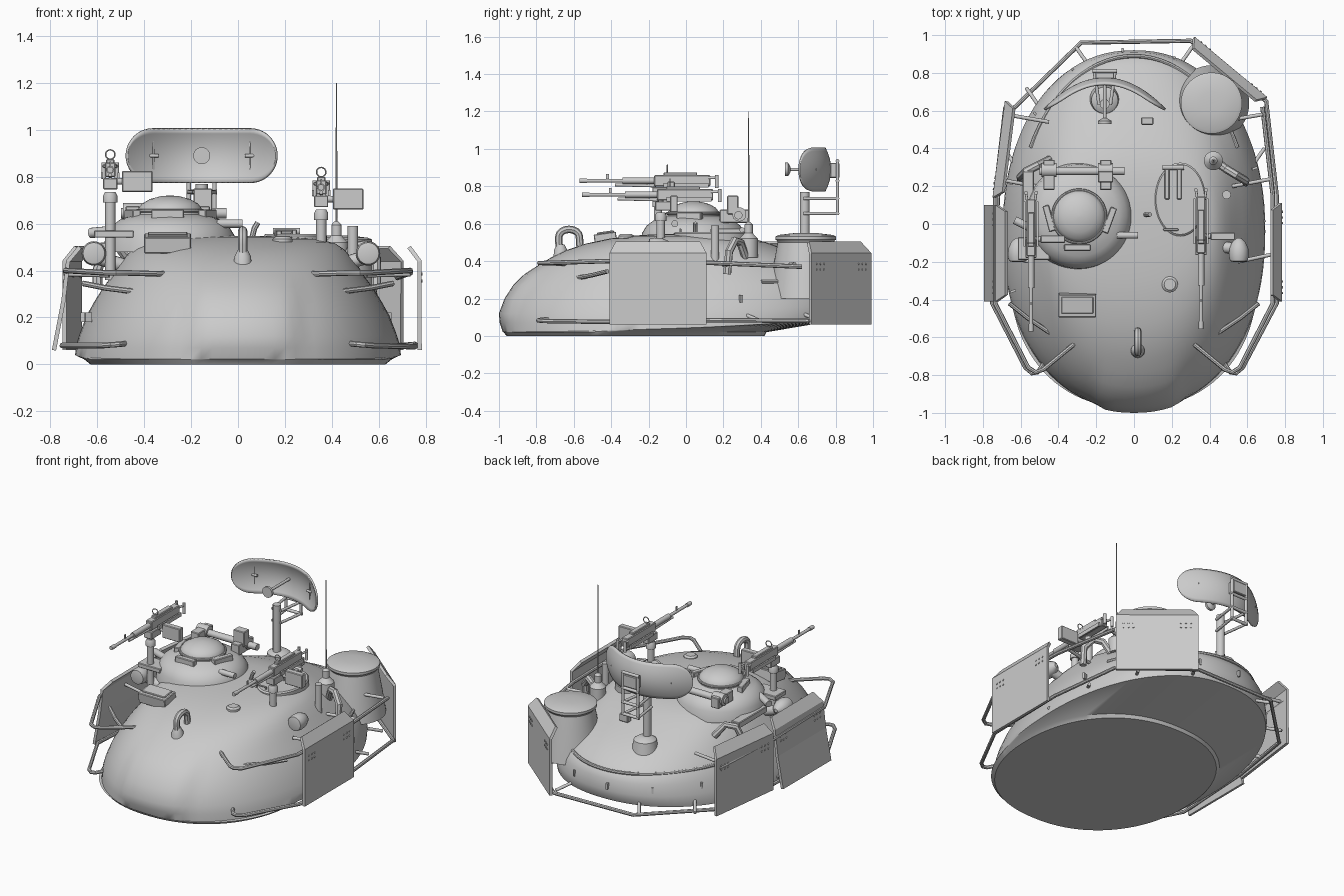
import bpy, bmesh
from math import sin, cos, pi, sqrt, radians
from mathutils import Vector

if "Cube" in bpy.data.objects:
    bpy.data.objects.remove(bpy.data.objects["Cube"])


def mesh(name, verts, faces):
    me = bpy.data.meshes.new(name)
    me.from_pydata(verts, [], faces)
    bm = bmesh.new()
    bm.from_mesh(me)
    bmesh.ops.recalc_face_normals(bm, faces=bm.faces)
    bm.to_mesh(me)
    bm.free()
    ob = bpy.data.objects.new(name, me)
    bpy.context.collection.objects.link(ob)
    return ob


def loft(name, rings):
    n = len(rings[0])
    verts = [p for r in rings for p in r]
    faces = [(k*n+i, k*n+(i+1) % n, (k+1)*n+(i+1) % n, (k+1)*n+i)
             for k in range(len(rings)-1) for i in range(n)]
    faces += [tuple(range(n)), tuple(range((len(rings)-1)*n, len(rings)*n))]
    return mesh(name, verts, faces)


def box(name, c, s, rot=(0, 0, 0), bevel=0.004):
    v = [(x*s[0]/2, y*s[1]/2, z*s[2]/2) for x in (-1, 1) for y in (-1, 1) for z in (-1, 1)]
    ob = mesh(name, v, [(0, 1, 3, 2), (4, 6, 7, 5), (0, 4, 5, 1), (2, 3, 7, 6), (0, 2, 6, 4), (1, 5, 7, 3)])
    ob.location = c
    ob.rotation_euler = [radians(a) for a in rot]
    if bevel:
        ob.modifiers.new("bevel", 'BEVEL').width = bevel
    return ob


def lathe(name, c, prof, axis=(0, 0, 1), n=32):
    q = Vector((0, 0, 1)).rotation_difference(Vector(axis))
    return loft(name, [[Vector(c) + q @ Vector((r*cos(2*pi*i/n), r*sin(2*pi*i/n), h))
                        for i in range(n)] for r, h in prof])


def rod(name, a, b, r, r2=None, n=14):
    d = Vector(b) - Vector(a)
    return lathe(name, a, [(r, 0), (r2 or r, d.length)], d.normalized(), n)


def tube(name, pts, r, closed=False):
    cu = bpy.data.curves.new(name, 'CURVE')
    cu.dimensions, cu.bevel_depth, cu.bevel_resolution, cu.use_fill_caps = '3D', r, 2, True
    s = cu.splines.new('POLY')
    s.points.add(len(pts)-1)
    for p, q in zip(s.points, pts):
        p.co = (*q, 1)
    s.use_cyclic_u = closed
    ob = bpy.data.objects.new(name, cu)
    bpy.context.collection.objects.link(ob)
    return ob


def smooth01(t):
    t = min(1, max(0, t))
    return t*t*(3-2*t)


# Cast turret shell: front z, back z, half width, front y, back y
levels = [(.0, .0, .63, -.96, .42), (.02, .02, .655, -.975, .43), (.022, .10, .695, -.98, .90),
          (.07, .13, .69, -.98, .915), (.12, .17, .675, -.975, .92), (.2, .24, .645, -.945, .91),
          (.27, .28, .61, -.90, .89), (.33, .32, .575, -.845, .84), (.38, .36, .54, -.785, .78),
          (.42, .40, .515, -.72, .70), (.46, .435, .485, -.635, .61), (.495, .467, .455, -.53, .52),
          (.52, .50, .415, -.41, .43), (.535, .525, .35, -.3, .34), (.543, .54, .24, -.18, .24),
          (.547, .547, .10, -.05, .1)]
rings = []
for zf, zb, hx, yf, yb in levels:
    ring = []
    for i in range(96):
        a = 2*pi*i/96
        cx, cy = cos(a), sin(a)
        x = hx*abs(cx)**.91*(1 if cx > 0 else -1)
        y = (yf+yb)/2 + (yb-yf)/2*abs(cy)**.92*(1 if cy > 0 else -1)
        z = zf + (zb-zf)*((1+cy)/2)**2
        if cy < 0:  # mantlet swelling on the nose
            y -= .025*smooth01((.26-abs(x-.03))/.08)*smooth01((z-.04)/.05)*smooth01((.40-z)/.1)
        ring.append((x, y, z))
    rings.append(ring)
loft("turret_shell", rings)

# Commander cupola with domed hatch
lathe("cupola", (-.29, .04, 0), [(.285, .48), (.275, .55), (.25, .59), (.21, .62), (.155, .635), (.14, .64),
      (.135, .665), (.12, .685), (.085, .705), (.04, .717), (.005, .72)], n=48)
tube("hatch_rim", [(-.29+.14*cos(i*pi/18), .04+.14*sin(i*pi/18), .655) for i in range(36)], .008, True)
for x, y, r in ((-.45, .03, 105), (-.30, -.125, 0), (-.13, .02, 70)):
    box("cupola_periscope", (x, y, .635), (.14, .035, .05), (0, 0, r))
rod("hinge_bar", (-.5, .28, .645), (-.05, .28, .645), .022)
for x in (-.45, -.15):
    box("hinge_arm", (x, .26, .64), (.06, .16, .07))
    rod("hinge_drum", (x-.04, .285, .65), (x+.04, .285, .65), .038)
box("cupola_sight", (-.15, .25, .70), (.08, .06, .1))
rod("cupola_handle", (-.09, -.06, .6), (.02, -.06, .6), .018)

# Loader hatch
loft("loader_hatch", [[(.245+.135*k*cos(a*pi/24), .13+.195*k*sin(a*pi/24), z) for a in range(48)]
                      for k, z in ((1, .5), (1, .548), (.95, .556))])
for x in (.175, .24):
    box("hatch_hinge", (x, .22, .562), (.025, .18, .025))
rod("hatch_hinge_pin", (.15, .3, .567), (.265, .3, .567), .014)
tube("hatch_handle", [(.16, -.03, .55), (.16, -.03, .57), (.23, -.03, .57), (.23, -.03, .55)], .006)

# Roof fittings
box("gunner_sight", (-.3, -.43, .515), (.2, .12, .07), (8, 0, 0))
box("gunner_sight_lid", (-.3, -.43, .553), (.17, .09, .012), (8, 0, 0))
lathe("roof_cap", (.19, -.32, .5), [(.042, 0), (.042, .035), (.03, .045)])
box("roof_block", (.07, .545, .485), (.065, .04, .05))
tube("front_lifting_hook", [(.02, -.675, .42), (.02, -.68, .51)] +
     [(.02, -.625-.055*cos(a*pi/8), .53+.04*sin(a*pi/8)) for a in range(9)] + [(.02, -.565, .45)], .02)
lathe("hook_foot", (.02, -.67, .41), [(.04, 0), (.035, .05), (.02, .08)])
tube("right_lifting_hook", [(.45, .32, .42), (.49, .29, .50), (.54, .26, .51), (.59, .23, .45), (.59, .22, .33)], .022)
tube("left_lifting_hook", [(-.45, .34, .42), (-.51, .31, .50), (-.57, .28, .49), (-.6, .25, .40), (-.6, .24, .33)], .022)
tube("small_hook", [(.06, .05, .54), (.07, .05, .58), (.085, .05, .605)], .012)
rod("vent_pipe", (.49, .155, .40), (.49, .155, .59), .023)
box("left_bracket", (-.56, .13, .5), (.06, .3, .04))
rod("left_bracket_roller", (-.63, .02, .56), (-.47, -.06, .575), .022)
box("left_gun_shelf", (-.53, -.13, .555), (.17, .12, .03))

# Antenna
lathe("antenna_base", (.42, .335, .42), [(.05, 0), (.05, .1), (.03, .12), (.022, .13), (.022, .175), (.008, .19)])
rod("antenna_whip", (.42, .335, .6), (.42, .335, 1.2), .005, .002, 8)

# Head lamps
for x, s in ((.555, 1), (-.615, -1)):
    lathe("head_lamp", (x, -.2, .473), [(.03, 0), (.046, .004), (.052, .03), (.05, .07), (.035, .105), (.012, .125)], (0, 1, 0))
    rod("lamp_bracket", (x, -.13, .46), (x-s*.13, -.12, .42), .03)

# Rear stowage drum
lathe("rear_drum", (.41, .64, 0), [(.2, .2), (.175, .36), (.15, .5), (.155, .51), (.162, .515), (.162, .532),
      (.145, .54), (.06, .55), (.005, .55)], n=48)


# Pintle machine guns
def gun(x, y, z, base, box_x):
    rod("gun_pedestal", (x, y-.15, base), (x, y-.15, z-.1), .022)
    lathe("pedestal_collar", (x, y-.15, z-.14), [(.03, 0), (.03, .03), (.022, .045)])
    box("gun_cradle", (x, y-.13, z-.06), (.06, .1, .05))
    box("gun_receiver", (x, y-.02, z), (.046, .3, .06))
    box("gun_top_cover", (x, y-.03, z+.035), (.036, .18, .02))
    rod("gun_jacket", (x, y-.16, z), (x, y-.34, z), .017)
    rod("gun_barrel", (x, y-.3, z), (x, y-.54, z), .01)
    rod("gun_muzzle", (x, y-.53, z), (x, y-.57, z), .013)
    rod("gun_gas_tube", (x, y-.16, z-.028), (x, y-.38, z-.022), .008)
    box("gun_front_sight", (x, y-.42, z+.02), (.006, .015, .03), bevel=0)
    tube("gun_sight_ring", [(x+.02*cos(i*pi/8), y-.1, z+.065+.02*sin(i*pi/8)) for i in range(16)], .003, True)
    for s in (-1, 1):
        box("gun_side_arm", (x+s*.035, y+.0, z-.025), (.01, .24, .025), bevel=0)
        rod("gun_grip", (x+s*.028, y+.165, z-.04), (x+s*.028, y+.165, z+.03), .01)
        rod("gun_grip_arm", (x+s*.02, y+.12, z+.015), (x+s*.028, y+.17, z+.015), .007)
    box("ammo_box", (box_x, y-.08, z-.05), (.13, .04, .09))
    rod("ammo_tray", (x, y-.08, z-.05), (box_x, y-.08, z-.05), .014)


gun(-.545, 0, .83, .36, -.43)
gun(.355, .015, .755, .48, .47)

# Radar dish, curved oblong shell
cx, cz, NU, NV = -.155, .89, 40, 12
verts = []
for i in range(NU+1):
    u = -cos(pi*i/NU)
    e = max(0, abs(u)*.32-.205)
    h = max(.008, sqrt(max(0, .115**2-e*e)))
    for j in range(NV+1):
        dz = h*(2*j/NV-1)
        verts.append((cx+.32*u, .77-.165*u*u-.03*(dz/.115)**2, cz+dz))
dish = mesh("radar_dish", verts, [(a, a+1, a+NV+2, a+NV+1) for i in range(NU) for j in range(NV)
                                  for a in [i*(NV+1)+j]])
m = dish.modifiers.new("thick", 'SOLIDIFY')
m.thickness, m.offset = .012, 0
rod("dish_feed_arm", (cx, .77, cz), (cx, .54, cz), .009)
lathe("dish_feed", (cx, .53, cz), [(.036, 0), (.036, .016), (.012, .03)], (0, 1, 0))
for s in (-1, 1):
    rod("dish_pin", (cx+s*.205, .69, cz-.06), (cx+s*.205, .69, cz+.06), .004)
    rod("dish_cross_pin", (cx+s*.205-.02, .69, cz), (cx+s*.205+.02, .69, cz), .008)
    rod("dish_frame_side", (cx+s*.055, .81, .65), (cx+s*.055, .81, .94), .009)
    for z in (.655, .735):
        rod("dish_support_arm", (cx+s*.03, .63, z), (cx+s*.055, .81, z), .009)
for z in (.655, .735, .83, .935):
    rod("dish_frame_bar", (cx-.065, .81, z), (cx+.065, .81, z), .01)
box("dish_drive_box", (cx, .795, .885), (.1, .05, .08))
rod("radar_mast", (cx, .635, .40), (cx, .635, .77), .026)
lathe("mast_base", (cx, .655, .36), [(.085, 0), (.07, .08), (.04, .1)])


# Side armour plates: plan line a-b at the bottom, section as (inward offset, z)
def plate(name, a, b, section):
    a, b = Vector((*a, 0)), Vector((*b, 0))
    d = (b-a).normalized()
    n = Vector((-d.y, d.x, 0))
    L = (b-a).length
    verts = []
    for k, (off, z) in enumerate(section):
        ins = .035 if k == len(section)-1 else .0
        for t in (ins, L-ins):
            verts.append(a + d*t + n*off + Vector((0, 0, z)))
    ob = mesh(name, verts, [(2*k, 2*k+1, 2*k+3, 2*k+2) for k in range(len(section)-1)])
    s = ob.modifiers.new("thick", 'SOLIDIFY')
    s.thickness, s.offset = .018, 0
    (o0, z0), (o1, z1) = section[-3:-1]
    for t in (.045, .075, .105, L-.105, L-.075, L-.045):
        for z in (.355, .385):
            p = a + d*t + n*(o0+(o1-o0)*(z-z0)/(z1-z0)) + Vector((0, 0, z))
            rod("plate_bolt", p, p - n*.013, .006, n=8)


flat = [(0, .06), (0, .44), (.045, .5)]
plate("right_plate", (.775, -.41), (.775, .11), flat)
plate("rear_right_plate", (.70, .665), (.315, .985), flat)
plate("left_plate", (-.785, .10), (-.785, -.41), [(0, .06), (.04, .27), (.06, .44), (.11, .5)])
plate("rear_left_plate", (-.675, .65), (-.74, .14), flat)

# Rail cage: upper rails on the sides, hugging the shell at the rear; lower rail all round
for s in (-1, 1):
    tube("upper_rail", [(s*.31, -.63, .385), (s*.48, -.77, .39), (s*.52, -.785, .39), (s*.56, -.76, .39),
                        (s*.735, -.42, .40), (s*.735, .15, .39), (s*.68, .62, .37)], .012)
    tube("front_strut", [(s*.44, -.58, .31), (s*.56, -.50, .325), (s*.66, -.42, .345)], .012)
    for x, y in ((.55, -.2), (.52, .2), (.45, .54)):
        rod("upper_strut", (s*x, y, .38), (s*(.735 if y < .5 else .68), y+.04, .385), .01)
    for x, y in ((.62, -.08), (.62, .3), (.5, .62), (.24, .84)):
        rod("lower_strut", (s*x, y, .12), (s*(x+.07), y+.1, .08), .01)
tube("rear_body_rail", [(.615*cos(a*pi/40), .0+.89*sin(a*pi/40), .29) for a in range(6, 35)], .011)
tube("lower_rail", [(.46, -.71, .09), (.51, -.785, .085), (.54, -.79, .083), (.575, -.76, .08), (.755, -.42, .075),
                    (.755, .15, .085), (.70, .65, .08), (.3, .97, .075), (-.28, .96, .08), (-.65, .6, .08),
                    (-.72, .15, .08), (-.75, -.42, .08), (-.575, -.76, .08), (-.54, -.79, .083),
                    (-.51, -.785, .085), (-.46, -.71, .09)], .012)

# Small tabs along the shell rim
for deg in (-118, -62, -20, 20, 48, 72, 95, 118, 140, 165, 200):
    a = radians(deg)
    box("rim_tab", (.68*cos(a), -.03+.95*sin(a), .06 if deg < 0 else .2), (.03, .012, .04), (0, 0, deg), 0)

# Curves to meshes, smooth shading with sharp edges kept; boxes and plates stay flat
for o in list(bpy.context.scene.objects):
    o.select_set(o.type == 'CURVE')
    if o.type == 'CURVE':
        bpy.context.view_layer.objects.active = o
bpy.ops.object.convert(target='MESH')
for o in bpy.context.scene.objects:
    o.select_set(o.name == "radar_dish" or not o.modifiers)
bpy.ops.object.shade_smooth_by_angle(angle=radians(35))
